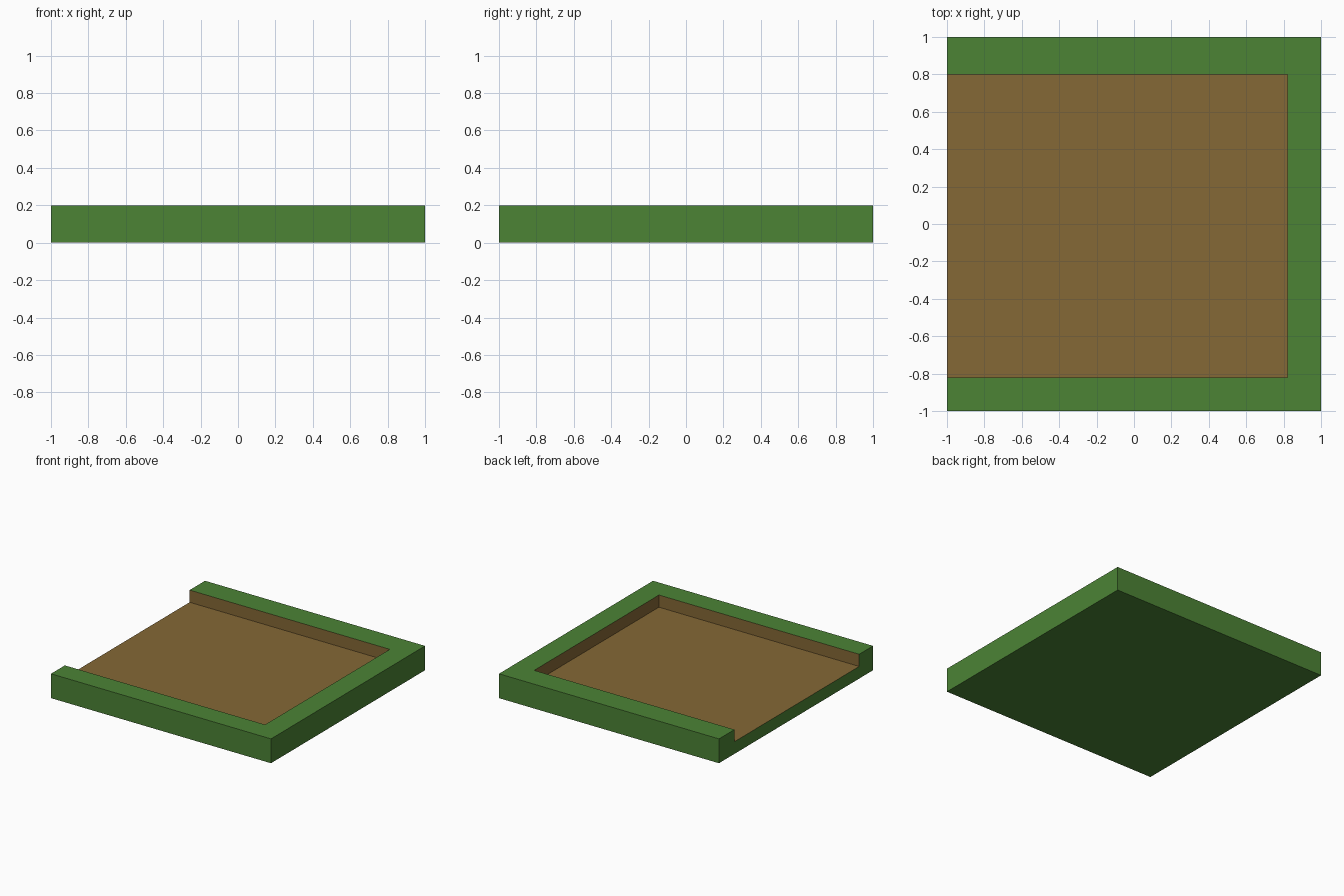
import bpy, bmesh

if "Cube" in bpy.data.objects:
    bpy.data.objects.remove(bpy.data.objects["Cube"])


def material(name, rgb):
    """Flat colour from sRGB 0-255 values."""
    mat = bpy.data.materials.new(name)
    lin = [((c / 255 + 0.055) / 1.055) ** 2.4 for c in rgb]
    mat.diffuse_color = (*lin, 1.0)
    mat.use_nodes = True
    mat.node_tree.nodes["Principled BSDF"].inputs["Base Color"].default_value = mat.diffuse_color
    return mat


GRASS, DIRT = 0, 1
TOP, FLOOR = 0.2, 0.1

# U-shaped rim outline: four outer corners, then the recess open towards -x
rim = [(-1, -1), (1, -1), (1, 1), (-1, 1),
       (-1, 0.8), (0.82, 0.8), (0.82, -0.82), (-1, -0.82)]

bm = bmesh.new()
top = [bm.verts.new((x, y, TOP)) for x, y in rim]
mid = [bm.verts.new((x, y, FLOOR)) for x, y in rim]
base = [bm.verts.new((x, y, 0)) for x, y in rim[:4]]


def face(verts, mat=GRASS):
    bm.faces.new(verts).material_index = mat


# Rim top and its walls; the three walls of the recess are dirt
face(top)
for i in range(8):
    j = (i + 1) % 8
    face((mid[i], mid[j], top[j], top[i]), DIRT if i in (4, 5, 6) else GRASS)

# Sunken dirt floor
face(mid[4:], DIRT)

# Lower slab: three plain sides, the open side and the underside
for i in range(3):
    face((base[i], base[i + 1], mid[i + 1], mid[i]))
face((base[3], base[0], mid[0], mid[7], mid[4], mid[3]))
face(base[::-1])

bmesh.ops.recalc_face_normals(bm, faces=bm.faces)
mesh = bpy.data.meshes.new("ground_tile")
bm.to_mesh(mesh)
bm.free()
mesh.materials.append(material("grass green", (76, 131, 53)))
mesh.materials.append(material("dirt brown", (133, 104, 54)))
bpy.context.collection.objects.link(bpy.data.objects.new("ground_tile", mesh))
